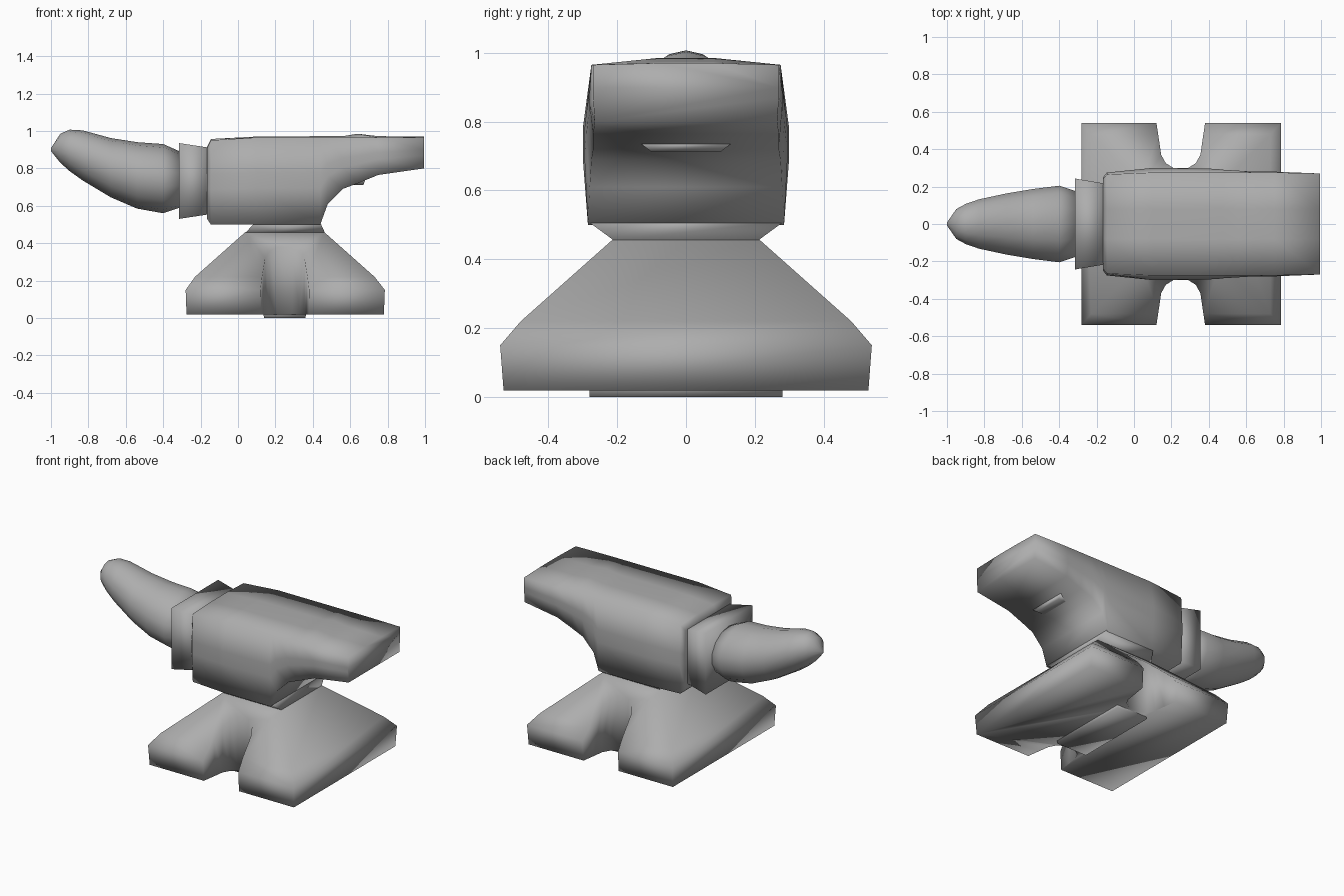
import bpy, bmesh, math

if "Cube" in bpy.data.objects:
    bpy.data.objects.remove(bpy.data.objects["Cube"])

steel = bpy.data.materials.new("dark_steel")
steel.diffuse_color = (0.42, 0.42, 0.42, 1)
steel.use_nodes = True
steel.node_tree.nodes["Principled BSDF"].inputs["Base Color"].default_value = steel.diffuse_color


def loft(name, rings):
    """Skin a list of equal-length point rings, cap both ends, shade smooth all over."""
    bm = bmesh.new()
    vs = [[bm.verts.new(p) for p in ring] for ring in rings]
    n = len(vs[0])
    for a, b in zip(vs, vs[1:]):
        for i in range(n):
            j = (i + 1) % n
            bm.faces.new((a[i], a[j], b[j], b[i]))
    bm.faces.new(vs[0])
    bm.faces.new(vs[-1])
    bmesh.ops.recalc_face_normals(bm, faces=bm.faces)
    for f in bm.faces:
        f.smooth = True
    me = bpy.data.meshes.new(name)
    bm.to_mesh(me)
    bm.free()
    me.materials.append(steel)
    ob = bpy.data.objects.new(name, me)
    bpy.context.collection.objects.link(ob)
    return ob


def rect_z(z, x0, x1, hy):
    return [(x0, -hy, z), (x1, -hy, z), (x1, hy, z), (x0, hy, z)]


def rect_x(x, z0, z1, hy):
    return [(x, -hy, z0), (x, hy, z0), (x, hy, z1), (x, -hy, z1)]


# Flared base, cut by a rounded notch at front and back
base = loft("base", [rect_z(0.018, -0.275, 0.78, 0.53),
                     rect_z(0.15, -0.28, 0.785, 0.54),
                     rect_z(0.22, -0.23, 0.73, 0.48),
                     rect_z(0.46, 0.04, 0.46, 0.21)])
for side in (-1, 1):
    half = [(0.14, 0.70), (0.13, 0.54), (0.115, 0.44), (0.105, 0.37), (0.08, 0.325), (0.04, 0.30)]
    outline = [(0.25 - x, side * y) for x, y in half] + [(0.25 + x, side * y) for x, y in half[::-1]]
    cutter = loft("notch_cutter", [[(x, y, z) for x, y in outline] for z in (-0.1, 0.6)])
    cutter.hide_render = True
    mod = base.modifiers.new("notch", 'BOOLEAN')
    mod.operation = 'DIFFERENCE'
    mod.solver = 'EXACT'
    mod.object = cutter
    bpy.context.view_layer.objects.active = base
    bpy.ops.object.modifier_apply(modifier=mod.name)
    bpy.data.objects.remove(cutter)
for p in base.data.polygons:
    p.use_smooth = True

# Slightly lower strip under the middle of the base
loft("base_underside", [rect_z(0.0, 0.14, 0.36, 0.28), rect_z(0.05, 0.13, 0.37, 0.28)])

# Waist between base and body
loft("waist", [rect_z(0.455, 0.04, 0.465, 0.21), rect_z(0.51, 0.09, 0.44, 0.285)])

# Body and heel: stations of x, bottom z, top edge z, crown z, top/middle/bottom half widths
stations = [
    (-0.165, 0.53, 0.91, 0.915, 0.24, 0.25, 0.24),
    (-0.145, 0.50, 0.95, 0.957, 0.265, 0.275, 0.265),
    (0.10, 0.50, 0.965, 0.97, 0.275, 0.30, 0.285),
    (0.44, 0.50, 0.965, 0.972, 0.275, 0.295, 0.285),
    (0.48, 0.61, 0.965, 0.972, 0.275, 0.29, 0.28),
    (0.56, 0.69, 0.965, 0.972, 0.275, 0.285, 0.275),
    (0.64, 0.72, 0.965, 0.985, 0.275, 0.28, 0.27),
    (0.75, 0.765, 0.965, 0.972, 0.275, 0.28, 0.27),
    (0.995, 0.80, 0.965, 0.97, 0.27, 0.27, 0.265),
]
rings = []
for x, zb, zt, zc, wt, wm, wb in stations:
    h = zt - zb
    half = [(wb, zb), (wm, zb + 0.42 * h), (wm, zb + 0.6 * h), (wt, zt), (0.08, zc)]
    rings.append([(x, y, z) for y, z in half] + [(x, -y, z) for y, z in half[::-1]])
loft("body", rings)

# Thin lip under the heel hole
loft("hole_lip", [rect_z(0.712, 0.58, 0.67, 0.10), rect_z(0.735, 0.57, 0.68, 0.13)])

# Square collar behind the horn
loft("collar", [rect_x(-0.315, 0.53, 0.935, 0.243), rect_x(-0.15, 0.555, 0.91, 0.215)])

# Upswept horn: x, bottom z, top z, half width
horn = [(-0.31, 0.59, 0.89, 0.18), (-0.40, 0.56, 0.93, 0.21), (-0.54, 0.585, 0.94, 0.192),
        (-0.68, 0.645, 0.962, 0.168), (-0.83, 0.735, 1.003, 0.135), (-0.90, 0.785, 1.007, 0.11),
        (-0.95, 0.83, 0.985, 0.082), (-1.0, 0.892, 0.908, 0.008)]
rings = []
for x, zb, zt, w in horn:
    ts = [2 * math.pi * i / 14 for i in range(14)]
    rings.append([(x, w * math.sin(t), (zb + zt) / 2 - (zt - zb) / 2 * math.cos(t)) for t in ts])
loft("horn", rings)
